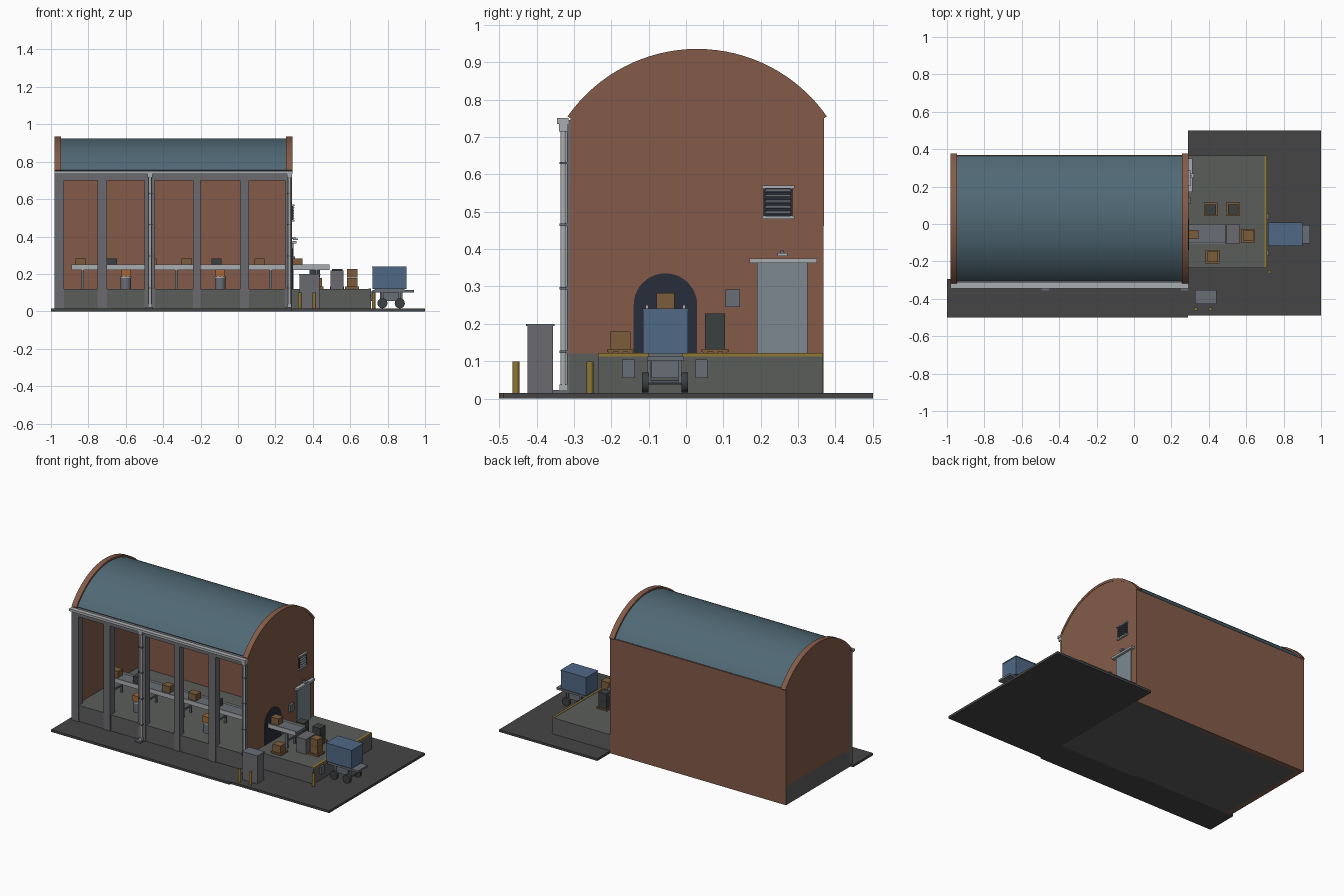
import bpy, bmesh, math
from mathutils import Vector

if "Cube" in bpy.data.objects:
    bpy.data.objects.remove(bpy.data.objects["Cube"])


def mat(name, r, g, b):
    m = bpy.data.materials.new(name)
    m.diffuse_color = (r, g, b, 1)
    m.use_nodes = True
    m.node_tree.nodes["Principled BSDF"].inputs["Base Color"].default_value = m.diffuse_color
    return m


BRICK = mat("brick", .23, .105, .065)
ROOF = mat("roof_blue", .08, .14, .175)
PIER = mat("pier_grey", .145, .145, .16)
CONC = mat("concrete", .105, .11, .105)
ASPH = mat("asphalt", .06, .06, .062)
BLUE = mat("cart_blue", .08, .14, .24)
CARD = mat("crate_brown", .2, .11, .045)
ORANGE = mat("orange", .38, .14, .035)
YELL = mat("safety_yellow", .28, .19, .035)
LIGHT = mat("light_metal", .4, .42, .44)
DOOR = mat("door_grey", .2, .25, .28)
NAVY = mat("dark_navy", .022, .027, .042)
DARK = mat("dark_crate", .045, .05, .052)
STEEL = mat("steel", .14, .155, .18)


def finish(name, bm, m):
    bmesh.ops.recalc_face_normals(bm, faces=bm.faces)
    me = bpy.data.meshes.new(name)
    bm.to_mesh(me)
    bm.free()
    ob = bpy.data.objects.new(name, me)
    bpy.context.collection.objects.link(ob)
    me.materials.append(m)
    return ob


def box(name, x0, x1, y0, y1, z0, z1, m):
    bm = bmesh.new()
    bmesh.ops.create_cube(bm, size=1)
    for v in bm.verts:
        v.co = Vector(((x0 + x1) / 2 + v.co.x * (x1 - x0),
                       (y0 + y1) / 2 + v.co.y * (y1 - y0),
                       (z0 + z1) / 2 + v.co.z * (z1 - z0)))
    return finish(name, bm, m)


def prism(name, pts, x0, x1, m):
    """Extrude a (y, z) outline along x."""
    bm = bmesh.new()
    f = bm.faces.new([bm.verts.new((x0, y, z)) for y, z in pts])
    r = bmesh.ops.extrude_face_region(bm, geom=[f])
    bmesh.ops.translate(bm, vec=(x1 - x0, 0, 0),
                        verts=[g for g in r["geom"] if isinstance(g, bmesh.types.BMVert)])
    ob = finish(name, bm, m)
    smooth(ob)
    return ob


def smooth(ob):
    bpy.ops.object.select_all(action='DESELECT')
    ob.select_set(True)
    bpy.context.view_layer.objects.active = ob
    bpy.ops.object.shade_smooth_by_angle(angle=math.radians(35))


def cyl(name, c, r, h, m, axis='Z', seg=16):
    bm = bmesh.new()
    bmesh.ops.create_cone(bm, cap_ends=True, segments=seg, radius1=r, radius2=r, depth=h)
    ob = finish(name, bm, m)
    ob.location = c
    if axis == 'Y':
        ob.rotation_euler.x = math.pi / 2
    smooth(ob)
    return ob


def arc(r, half, cy=.03, cz=.512, n=32):
    """Points from +y to -y; half is the half chord."""
    a = math.asin(half / r)
    return [(cy + r * math.sin(a - 2 * a * i / n), cz + r * math.cos(a - 2 * a * i / n))
            for i in range(n + 1)]


# Ground
box("front_pavement", -1, .29, -.5, -.295, 0, .015, ASPH)
box("yard", .29, 1, -.488, .5, 0, .015, ASPH)

# Building shell
box("floor_slab", -.98, .29, -.312, .366, 0, .12, CONC)
box("back_wall", -.98, .29, .335, .368, 0, .752, BRICK)
for side, x in (("left", -.98), ("right", .258)):
    prism(side + "_gable_wall", [(-.312, 0), (.368, 0)] + arc(.418, .339), x, x + .032, BRICK)
    prism(side + "_coping", arc(.4235, .347) + arc(.408, .334)[::-1], x - .001, x + .034, BRICK)

# Barrel roof panels
for i in range(5):
    x = -.948 + i * .2412
    prism("roof_panel", arc(.413, .334) + arc(.398, .322)[::-1], x, x + .2412, ROOF)

# Front piers and eaves beam
for x0, x1 in ((-.98, -.93), (-.75, -.70), (-.50, -.445), (-.24, -.20), (.01, .06), (.25, .289)):
    box("front_pier", x0, x1, -.318, -.27, .015, .70, PIER)
box("eaves_beam", -.98, .289, -.318, -.27, .70, .745, PIER)

# Gutter and downpipes
box("gutter", -.98, .292, -.345, -.315, .735, .75, LIGHT)
for x in (-.47, .275):
    cyl("downpipe", (x, -.328, .38), .008, .71, LIGHT)
    box("rain_hopper", x - .014, x + .014, -.34, -.316, .715, .735, LIGHT)
    box("pipe_shoe", x - .011, x + .011, -.339, -.317, .022, .038, LIGHT)
    box("splash_block", x - .025, x + .015, -.356, -.316, .015, .023, STEEL)
    for z in (.125, .295, .465, .63):
        box("pipe_bracket", x - .012, x + .012, -.338, -.316, z - .003, z + .003, STEEL)

# Arched conveyor opening
prism("arched_opening", [(-.14, .12), (.03, .12)] + arc(.085, .085, -.055, .25, 20), .285, .293, NAVY)

# Side door with lintel and lamp
box("side_door", .288, .297, .19, .325, .12, .362, DOOR)
box("door_lintel", .288, .312, .17, .35, .362, .375, LIGHT)
box("lamp_arm", .288, .31, .253, .262, .388, .396, STEEL)
box("lamp_shade", .295, .32, .245, .271, .382, .39, LIGHT)
box("control_box", .288, .306, .106, .145, .245, .292, STEEL)

# Louvre vent
box("vent_back", .286, .292, .21, .283, .487, .562, NAVY)
for z in (.497, .512, .527, .542, .556):
    s = box("vent_slat", -.006, .006, .212, .281, -.002, .002, STEEL)
    s.location = (.295, 0, z)
    s.rotation_euler.y = .6
for y in (.208, .28):
    box("vent_jamb", .288, .298, y, y + .005, .487, .562, NAVY)
for z in (.48, .562):
    box("vent_sill", .288, .302, .203, .29, z, z + .008, LIGHT)

# Loading dock
box("dock", .29, .71, -.235, .367, .015, .12, CONC)
box("dock_edge", .697, .712, -.235, .367, .113, .122, YELL)
for y in (-.17, .025):
    box("dock_bumper", .71, .722, y, y + .032, .055, .105, STEEL)

# Conveyor
box("conveyor_bed", -.89, .49, -.1, -.01, .224, .241, STEEL)
for y in (-.108, -.01):
    box("conveyor_rail", -.89, .49, y, y + .008, .222, .25, LIGHT)
for x in (-.83, -.58, -.33, -.08, .175, .42):
    for y in (-.1, -.02):
        box("conveyor_leg", x - .006, x + .006, y, y + .01, .12, .224, STEEL)
    box("leg_tie", x - .004, x + .004, -.09, -.02, .16, .17, STEEL)
for x, m in ((-.84, CARD), (-.675, DARK), (-.465, CARD), (-.275, CARD),
             (-.115, DARK), (.115, CARD), (.318, CARD)):
    w = .028
    box("conveyor_parcel", x - w, x + w, -.055 - w + .004, -.055 + w - .004, .241, .283, m)

# Work stools with bins inside
for x in (-.6, -.095):
    cyl("stool", (x, -.175, .15), .028, .06, STEEL)
    cyl("stool_top", (x, -.175, .183), .031, .008, LIGHT)
    box("orange_bin", x - .024, x + .024, -.197, -.153, .187, .225, ORANGE)


# Crates on pallets
def pallet_stack(cx, cy, levels, m):
    for k in (-.026, 0, .026):
        box("pallet_runner", cx - .037, cx + .037, cy + k - .006, cy + k + .006, .12, .125, CARD)
    box("pallet_deck", cx - .037, cx + .037, cy - .036, cy + .036, .125, .132, CARD)
    for i in range(levels):
        z = .132 + i * .048
        box("crate", cx - .028, cx + .028, cy - .027, cy + .027, z, z + .0475, m)


pallet_stack(.42, -.175, 1, CARD)
pallet_stack(.41, .078, 2, DARK)
pallet_stack(.53, .078, 2, DARK)
pallet_stack(.61, -.062, 2, CARD)
box("sorting_cabinet", .495, .565, -.106, 0, .12, .218, PIER)

# Yard cabinet and bollards
box("yard_cabinet", .33, .436, -.424, -.356, .015, .194, PIER)
box("yard_cabinet_lid", .326, .44, -.428, -.352, .194, .2, STEEL)
for x, y in ((.33, -.455), (.408, -.455), (.725, -.257)):
    cyl("bollard", (x, y, .057), .009, .085, YELL)

# Delivery cart
box("cart_body", .718, .9, -.115, .005, .12, .238, BLUE)
box("cart_lid", .716, .902, -.117, .007, .235, .241, BLUE)
box("cart_platform", .718, .94, -.105, -.005, .1, .113, STEEL)
box("cart_spacer", .73, .89, -.1, -.01, .113, .12, STEEL)
box("cart_chassis", .76, .88, -.092, -.02, .055, .1, STEEL)
for x in (.772, .865):
    cyl("cart_axle", (x, -.056, .043), .006, .11, STEEL, 'Y', 10)
    for y in (-.109, -.003):
        cyl("cart_wheel", (x, y, .043), .027, .017, DARK, 'Y', 20)
        box("wheel_strut", x - .006, x + .006, y * .78 - .018, y * .78 - .008, .043, .1, STEEL)
